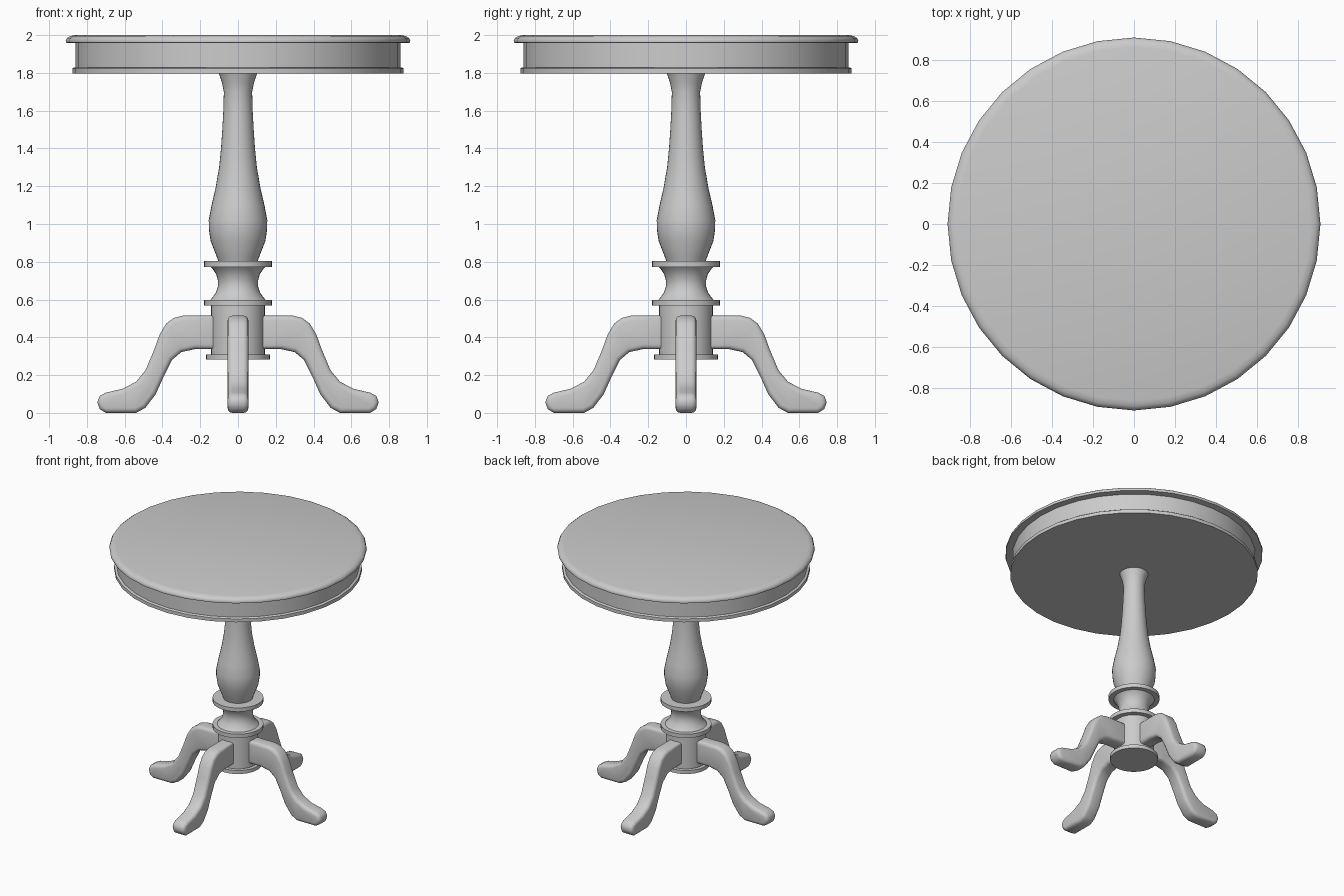
import bpy, bmesh, math
from mathutils import Matrix

if "Cube" in bpy.data.objects:
    bpy.data.objects.remove(bpy.data.objects["Cube"])

SIDES = 32


def finish(name, bm, angle=40):
    bmesh.ops.recalc_face_normals(bm, faces=bm.faces[:])
    mesh = bpy.data.meshes.new(name)
    bm.to_mesh(mesh)
    bm.free()
    obj = bpy.data.objects.new(name, mesh)
    bpy.context.collection.objects.link(obj)
    mesh.shade_smooth()
    mesh.set_sharp_from_angle(angle=math.radians(angle))
    return obj


def turned(name, profile):
    """Lathe an (r, z) profile around z, with flat caps at both ends."""
    bm = bmesh.new()
    rings = [[bm.verts.new((r * math.cos(2 * math.pi * i / SIDES),
                            r * math.sin(2 * math.pi * i / SIDES), z))
              for i in range(SIDES)] for r, z in profile]
    for a, b in zip(rings, rings[1:]):
        for i in range(SIDES):
            j = (i + 1) % SIDES
            bm.faces.new((a[i], a[j], b[j], b[i]))
    bm.faces.new(rings[0])
    bm.faces.new(rings[-1])
    return finish(name, bm)


def leg(name, turn):
    """Extrude the side outline of a leg and round its long edges."""
    bm = bmesh.new()
    half = 0.055
    face = bm.faces.new([bm.verts.new((x, -half, z)) for x, z in LEG])
    ext = bmesh.ops.extrude_face_region(bm, geom=[face])
    bmesh.ops.translate(bm, vec=(0, 2 * half, 0),
                        verts=[v for v in ext['geom'] if isinstance(v, bmesh.types.BMVert)])
    bm.normal_update()
    rim = [e for e in bm.edges if abs(e.verts[0].co.y - e.verts[1].co.y) < 1e-5]
    bmesh.ops.bevel(bm, geom=rim, offset=0.025, offset_type='OFFSET',
                    segments=3, profile=0.5, affect='EDGES')
    bmesh.ops.transform(bm, matrix=Matrix.Rotation(turn, 4, 'Z'), verts=bm.verts[:])
    return finish(name, bm)


# Table top, with its rounded edge
turned("table_top", [(0.895, 1.958), (0.91, 1.96), (0.912, 1.97), (0.905, 1.984),
                     (0.89, 1.994), (0.865, 2.0)])

# Apron and lower moulding
turned("apron", [(0.86, 1.81), (0.86, 1.965)])
turned("apron_moulding", [(0.877, 1.797), (0.877, 1.823), (0.869, 1.829), (0.855, 1.829)])

# Baluster-shaped column
turned("column", [(0.10, 0.79), (0.112, 0.825), (0.145, 0.91), (0.154, 0.97), (0.155, 1.02),
                  (0.14, 1.1), (0.119, 1.19), (0.10, 1.3), (0.09, 1.4), (0.083, 1.5),
                  (0.077, 1.61), (0.075, 1.70), (0.085, 1.75), (0.102, 1.80)])

# Collars and the waist between them
turned("upper_collar", [(0.18, 0.773), (0.18, 0.803)])
turned("waist", [(0.15, 0.595), (0.138, 0.608), (0.118, 0.635), (0.106, 0.67), (0.106, 0.70),
                 (0.116, 0.735), (0.136, 0.765), (0.15, 0.778)])
turned("lower_collar", [(0.18, 0.568), (0.18, 0.598)])

# Hub that holds the legs
turned("hub", [(0.143, 0.30), (0.143, 0.575)])
turned("hub_base", [(0.17, 0.282), (0.17, 0.31)])

# Four curved legs
LEG = [(0.09, 0.515), (0.29, 0.515), (0.34, 0.503), (0.38, 0.473), (0.415, 0.415), (0.44, 0.345),
       (0.49, 0.225), (0.54, 0.165), (0.61, 0.128), (0.70, 0.107), (0.732, 0.09), (0.745, 0.057),
       (0.732, 0.02), (0.70, 0.0), (0.54, 0.0), (0.49, 0.027), (0.435, 0.10), (0.39, 0.20),
       (0.35, 0.28), (0.30, 0.322), (0.23, 0.337), (0.09, 0.337)]
for i, side in enumerate(("right", "back", "left", "front")):
    leg(side + "_leg", i * math.pi / 2)
